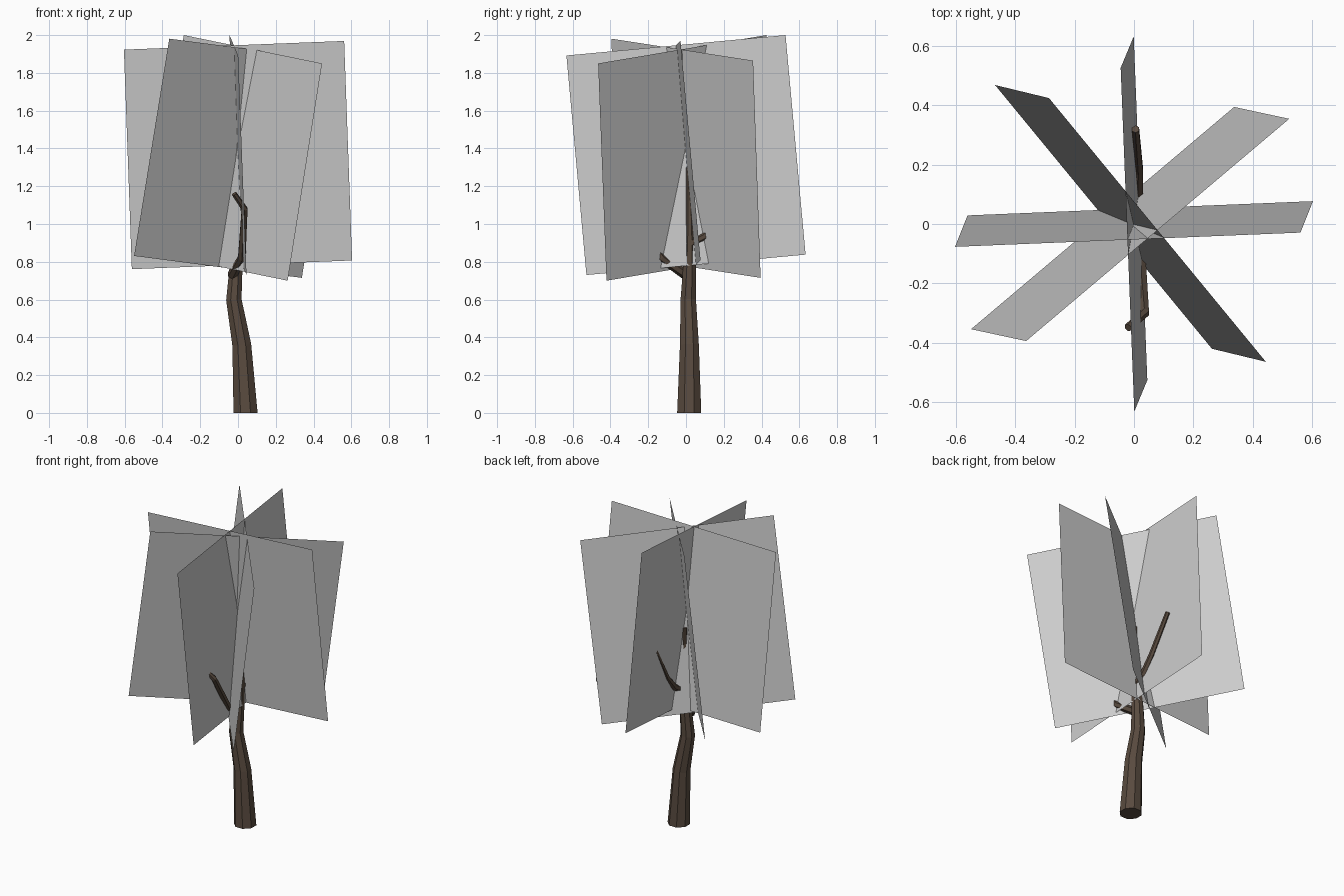
import bpy, bmesh, math
from mathutils import Vector

if "Cube" in bpy.data.objects:
    bpy.data.objects.remove(bpy.data.objects["Cube"])

bark = bpy.data.materials.new("bark")
bark.diffuse_color = (0.10, 0.07, 0.05, 1)
bark.use_nodes = True
bark.node_tree.nodes["Principled BSDF"].inputs["Base Color"].default_value = bark.diffuse_color


def finish(name, bm, mat=None):
    me = bpy.data.meshes.new(name)
    bm.to_mesh(me)
    bm.free()
    ob = bpy.data.objects.new(name, me)
    bpy.context.collection.objects.link(ob)
    if mat:
        me.materials.append(mat)
    return ob


def limb(name, path, sides, flat_base=False):
    """Faceted tapering tube through (x, y, z, radius) stations."""
    bm = bmesh.new()
    pts = [Vector(p[:3]) for p in path]
    rings = []
    for i, p in enumerate(pts):
        a, b = pts[max(i - 1, 0)], pts[min(i + 1, len(pts) - 1)]
        d = Vector((0, 0, 1)) if flat_base and i == 0 else (b - a).normalized()
        u = (Vector((1, 0, 0)) - d * d.x).normalized()
        v = d.cross(u)
        rings.append([])
        for k in range(sides):
            t = 2 * math.pi * (k + 0.5) / sides
            co = p + path[i][3] * (u * math.cos(t) + v * math.sin(t))
            rings[-1].append(bm.verts.new(co))
    for r, s in zip(rings, rings[1:]):
        for k in range(sides):
            n = (k + 1) % sides
            bm.faces.new((r[k], r[n], s[n], s[k]))
    bm.faces.new(rings[0][::-1])
    bm.faces.new(rings[-1])
    return finish(name, bm, bark)


def card(name, centre, half_width, half_height):
    """Single flat foliage plane given by its centre and two half edges."""
    c, w, h = Vector(centre), Vector(half_width), Vector(half_height)
    bm = bmesh.new()
    bm.faces.new([bm.verts.new(c + w * i + h * j)
                  for i, j in ((-1, -1), (1, -1), (1, 1), (-1, 1))])
    return finish(name, bm)


# Crooked trunk
limb("trunk", [(0.04, 0.017, 0, 0.069), (0.02, 0.018, 0.36, 0.054),
               (-0.022, 0.012, 0.60, 0.044), (-0.012, 0.018, 0.75, 0.038),
               (0.0, 0.02, 0.95, 0.027), (0.0, 0.015, 1.30, 0.015)], 8, True)

# Two bent side branches
limb("front_branch", [(-0.03, 0.0, 0.73, 0.027), (0.02, -0.13, 0.82, 0.023),
                      (0.035, -0.30, 1.08, 0.018), (-0.02, -0.35, 1.16, 0.014)], 6)
limb("back_branch", [(0.0, 0.01, 0.89, 0.024), (0.012, 0.10, 0.935, 0.021),
                     (0.015, 0.18, 1.03, 0.018), (0.005, 0.32, 1.27, 0.014)], 6)

# Four crossing foliage cards
card("foliage_card_side", (0, 0, 1.365), (0.583, 0.024, 0.023), (-0.021, -0.053, 0.581))
card("foliage_card_depth", (0, 0, 1.365), (-0.023, 0.58, 0.054), (-0.022, -0.053, 0.581))
card("foliage_card_diagonal_a", (-0.013, 0, 1.348), (0.444, 0.375, -0.058), (0.093, -0.02, 0.575))
card("foliage_card_diagonal_b", (-0.012, 0.002, 1.35), (-0.366, 0.445, 0.075), (0.091, -0.022, 0.575))
